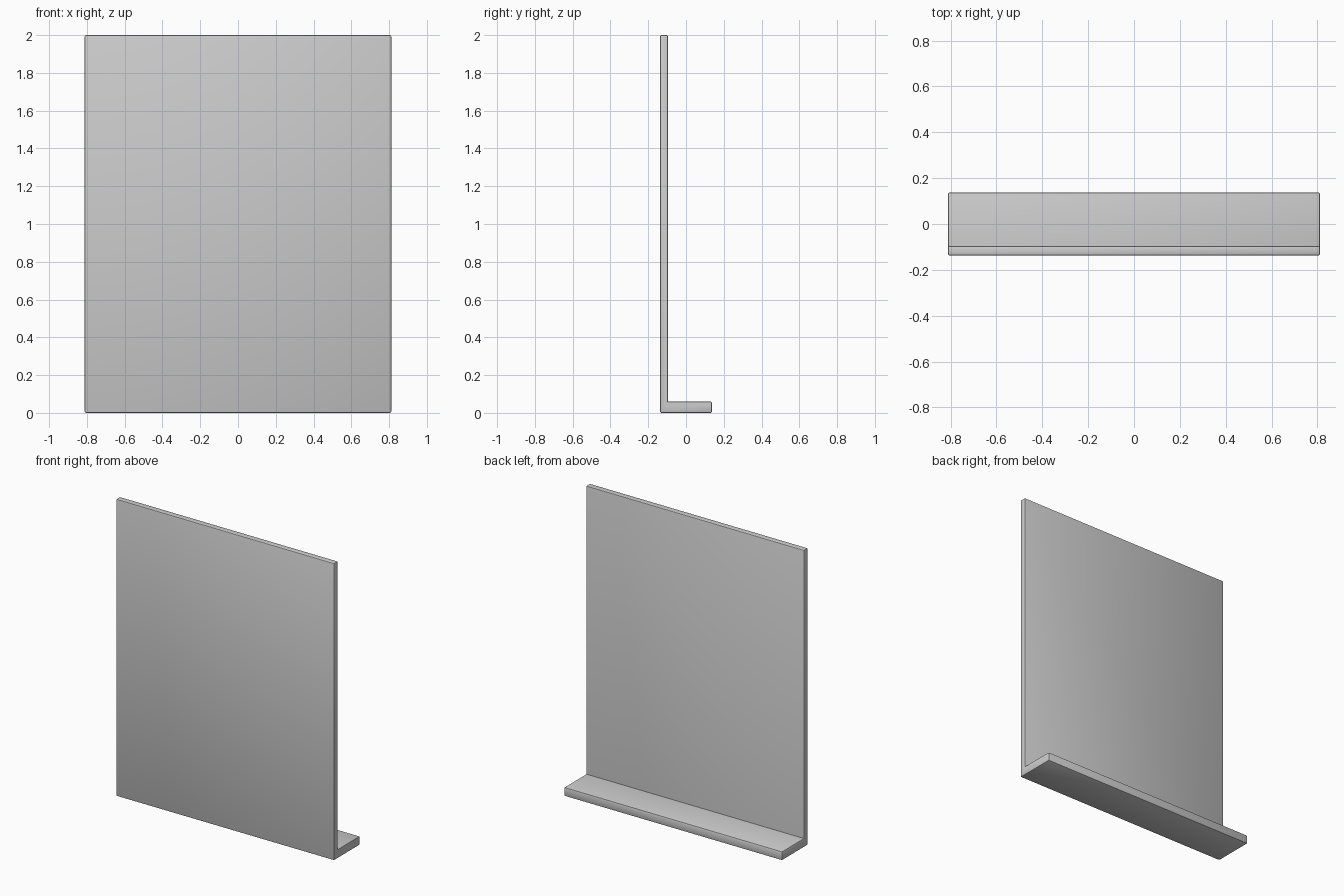
import bpy, bmesh

if "Cube" in bpy.data.objects:
    bpy.data.objects.remove(bpy.data.objects["Cube"])

HALF_W, HALF_D = 0.812, 0.138
INNER_Y, LEDGE_Z, TOP = -0.095, 0.06, 2.0

# L-shaped side profile (y, z): tall thin panel with a low ledge behind it
profile = [(-HALF_D, 0), (HALF_D, 0), (HALF_D, LEDGE_Z),
           (INNER_Y, LEDGE_Z), (INNER_Y, TOP), (-HALF_D, TOP)]

bm = bmesh.new()
face = bm.faces.new([bm.verts.new((-HALF_W, y, z)) for y, z in profile])
ext = bmesh.ops.extrude_face_region(bm, geom=[face])
moved = [g for g in ext["geom"] if isinstance(g, bmesh.types.BMVert)]
bmesh.ops.translate(bm, verts=moved, vec=(2 * HALF_W, 0, 0))
bmesh.ops.recalc_face_normals(bm, faces=bm.faces[:])

# Softened outer edges, crisp inner corner
outer = [e for e in bm.edges
         if not all(abs(v.co.y - INNER_Y) < 1e-4 and abs(v.co.z - LEDGE_Z) < 1e-4
                    for v in e.verts)]
bmesh.ops.bevel(bm, geom=outer, offset=0.008, segments=2, profile=0.5,
                affect='EDGES', clamp_overlap=True)

mesh = bpy.data.meshes.new("panel_with_ledge")
bm.to_mesh(mesh)
bm.free()
panel = bpy.data.objects.new("panel_with_ledge", mesh)
bpy.context.collection.objects.link(panel)

# Smooth the rounded edges only
bpy.context.view_layer.objects.active = panel
panel.select_set(True)
bpy.ops.object.shade_smooth_by_angle()
